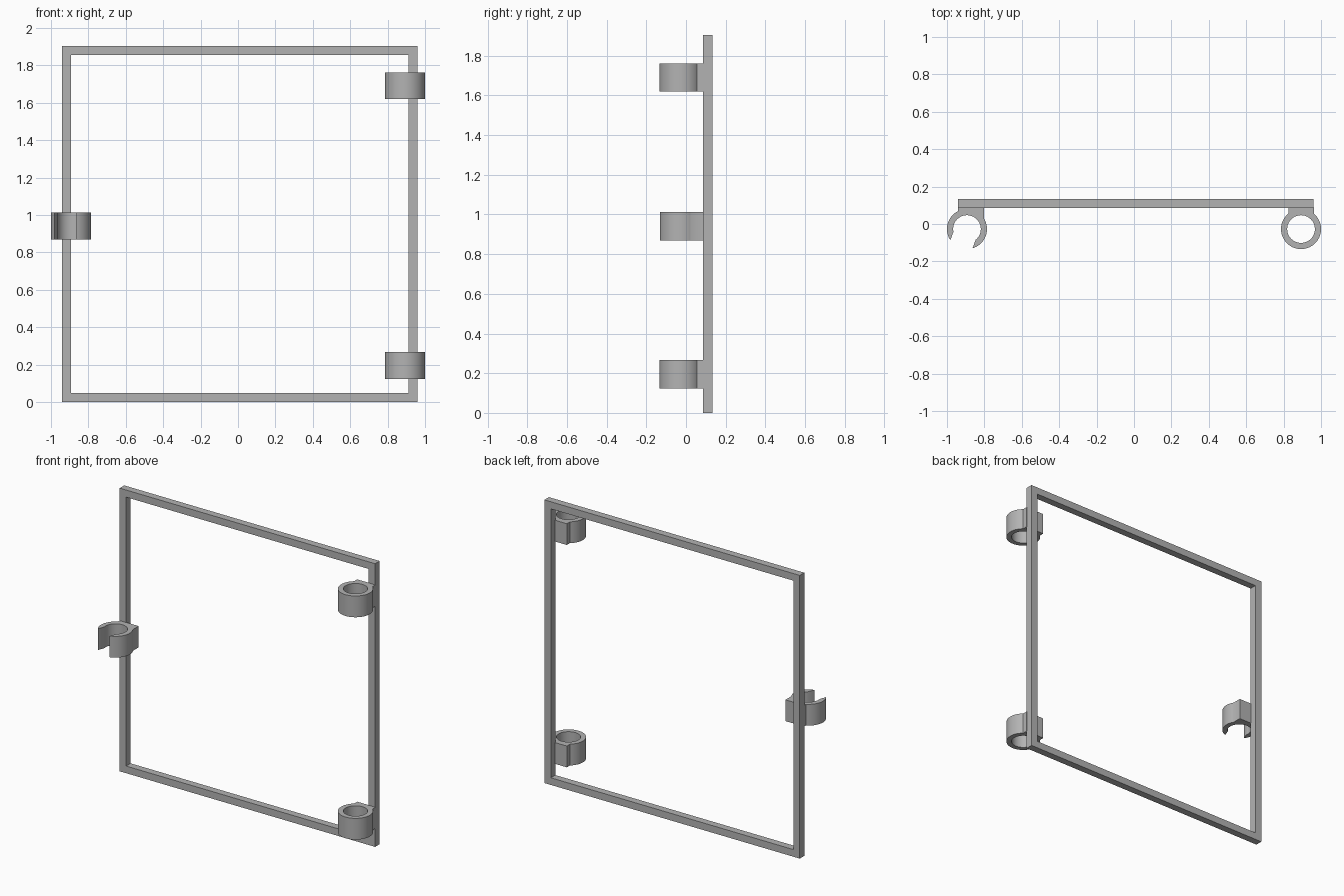
import bpy
import bmesh
from math import sin, cos, asin, acos, radians, pi
from mathutils import Matrix, Vector

default = bpy.data.objects.get("Cube")
if default:
    bpy.data.objects.remove(default, do_unlink=True)

GREY = (0.45, 0.45, 0.45, 1)
grey = bpy.data.materials.new("grey plastic")
grey.use_nodes = True
grey.diffuse_color = GREY
grey.node_tree.nodes["Principled BSDF"].inputs["Base Color"].default_value = GREY

BAR = 0.048            # square bar thickness
BACK = 0.134           # rear face of the frame
FRONT = BACK - BAR     # front face of the frame
OUTER, INNER = 0.107, 0.074
CENTRE_Y = -0.027
RING_HEIGHT = 0.143


def prism(name, loops, depth, matrix):
    """Fill flat outlines (later ones are holes) and extrude them along local z."""
    bm = bmesh.new()
    edges = []
    for loop in loops:
        verts = [bm.verts.new((x, y, 0)) for x, y in loop]
        edges += [bm.edges.new((v, verts[i - 1])) for i, v in enumerate(verts)]
    filled = bmesh.ops.triangle_fill(bm, edges=edges, use_beauty=True)
    faces = [f for f in filled["geom"] if isinstance(f, bmesh.types.BMFace)]
    top = bmesh.ops.extrude_face_region(bm, geom=faces)["geom"]
    moved = [v for v in top if isinstance(v, bmesh.types.BMVert)]
    bmesh.ops.translate(bm, verts=moved, vec=(0, 0, depth))
    bmesh.ops.transform(bm, matrix=matrix, verts=bm.verts)
    bmesh.ops.recalc_face_normals(bm, faces=bm.faces)
    mesh = bpy.data.meshes.new(name)
    bm.to_mesh(mesh)
    bm.free()
    mesh.materials.append(grey)
    obj = bpy.data.objects.new(name, mesh)
    bpy.context.collection.objects.link(obj)
    bpy.ops.object.select_all(action="DESELECT")
    obj.select_set(True)
    bpy.context.view_layer.objects.active = obj
    bpy.ops.object.shade_smooth_by_angle(angle=radians(30))
    return obj


def arc(radius, start, end, steps):
    angles = [start + (end - start) * i / steps for i in range(steps + 1)]
    return [(radius * cos(a), radius * sin(a)) for a in angles]


def neck(left, right):
    """Corners of the block that joins a ring to the frame."""
    reach = FRONT - CENTRE_Y + 0.002
    return [(right, reach), (left, reach)]


def at(x, z):
    return Matrix.Translation(Vector((x, CENTRE_Y, z)))


# Square frame, drawn flat and stood upright
def rectangle(inset):
    x0, x1, z0, z1 = -0.94 + inset, 0.96 - inset, inset, 1.904 - inset
    return [(x0, z0), (x1, z0), (x1, z1), (x0, z1)]


upright = Matrix.Translation((0, BACK, 0)) @ Matrix.Rotation(pi / 2, 4, "X")
prism("frame", [rectangle(0), rectangle(BAR)], BAR, upright)

# Closed hinge rings on the left bar
left, right = -0.068, 0.069
ring_outline = arc(OUTER, acos(left / OUTER), 2 * pi + acos(right / OUTER), 56)
ring_outline += neck(left, right)
ring_hole = arc(INNER, 0, 2 * pi, 56)[:-1]
for name, z in (("lower_hinge_ring", 0.124), ("upper_hinge_ring", 1.619)):
    prism(name, [ring_outline, ring_hole], RING_HEIGHT, at(0.893, z))

# Open snap clip on the right bar, with a parallel-sided slot
left, right = -0.047, 0.092
slot, half_slot = radians(250), 0.063
outer_cut, inner_cut = asin(half_slot / OUTER), asin(half_slot / INNER)
clip_outline = (
    arc(OUTER, acos(left / OUTER), slot - outer_cut, 18)
    + arc(INNER, slot - inner_cut, slot + inner_cut - 2 * pi, 40)
    + arc(OUTER, slot + outer_cut - 2 * pi, acos(right / OUTER), 18)
    + neck(left, right)
)
prism("snap_clip", [clip_outline], RING_HEIGHT, at(-0.893, 0.87))
